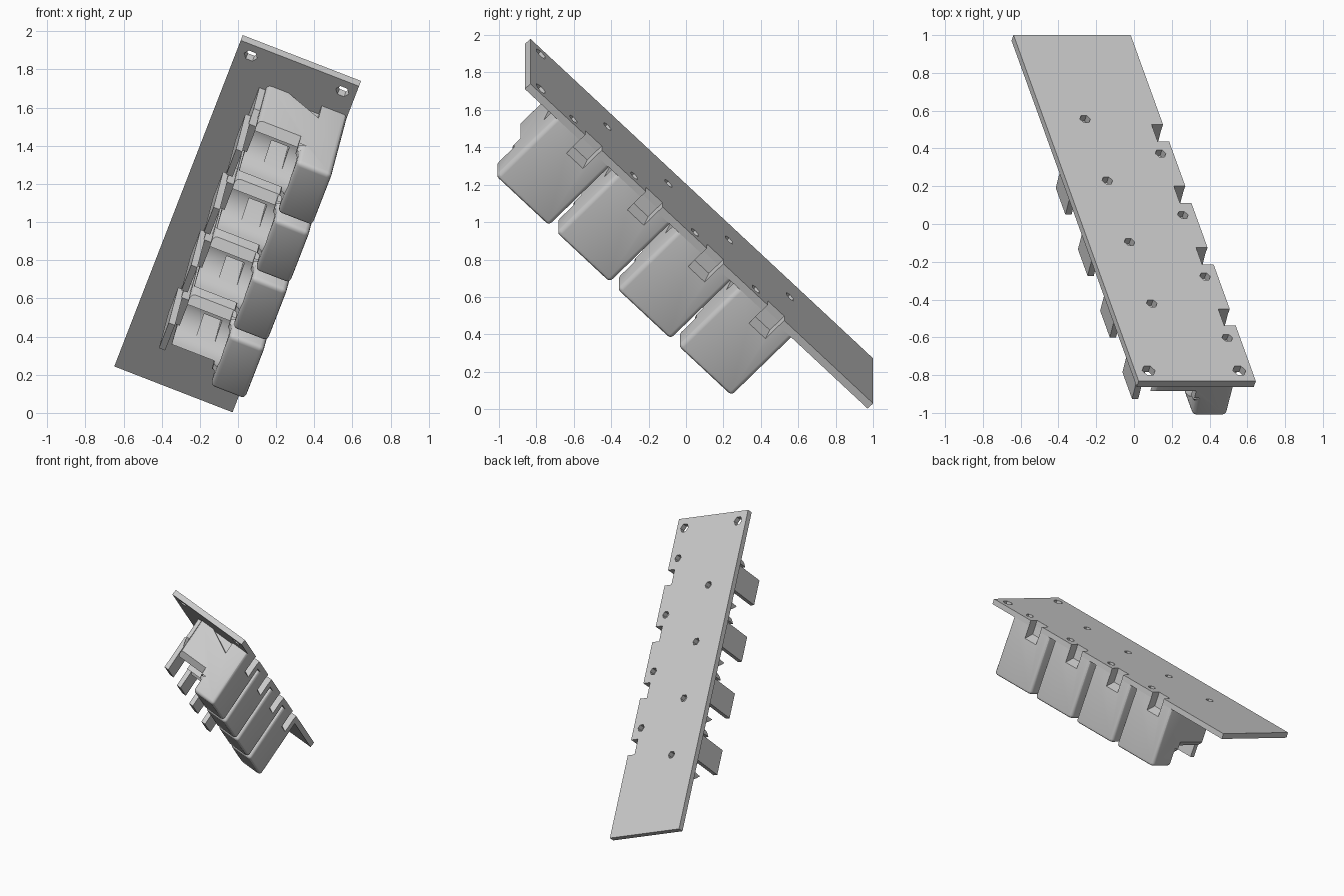
import bpy, bmesh, math
from mathutils import Matrix, Vector

if "Cube" in bpy.data.objects:
    bpy.data.objects.remove(bpy.data.objects["Cube"])

# Local frame of the tilted plate: a = across, b = along, c = plate normal
r = math.radians(21.2)
s45 = math.sqrt(0.5)
U = Vector((math.cos(r), 0, -math.sin(r)))
V = Vector((-math.sin(r) * s45, s45, -math.cos(r) * s45))
N = U.cross(V)
FRAME = Matrix.Translation((0.025, -0.832, 1.98)) @ Matrix((U, V, N)).transposed().to_4x4()

W, L, T = 0.665, 2.592, 0.042      # plate size
PITCH, MID = 0.46, 0.437           # holder spacing, centre of first holder


def prism(name, pts, axis, lo, hi, bevel=0):
    """Extrude a profile along local axis a, b or c."""
    order = {'a': lambda p, q, h: (h, p, q),
             'b': lambda p, q, h: (p, h, q),
             'c': lambda p, q, h: (p, q, h)}[axis]
    bm = bmesh.new()
    rings = [[bm.verts.new(order(p, q, h)) for p, q in pts] for h in (lo, hi)]
    n = len(pts)
    bm.faces.new(rings[0])
    bm.faces.new(rings[1][::-1])
    for i in range(n):
        j = (i + 1) % n
        bm.faces.new((rings[0][i], rings[1][i], rings[1][j], rings[0][j]))
    bmesh.ops.recalc_face_normals(bm, faces=bm.faces)
    if bevel:
        edges = [e for e in bm.edges if (e.verts[0].co.z + e.verts[1].co.z) / 2 < -T - 0.01]
        bmesh.ops.bevel(bm, geom=edges, offset=bevel, segments=3, profile=0.5,
                        affect='EDGES', clamp_overlap=True)
    me = bpy.data.meshes.new(name)
    bm.to_mesh(me)
    bm.free()
    ob = bpy.data.objects.new(name, me)
    bpy.context.collection.objects.link(ob)
    return ob


def rect(p0, p1, q0, q1):
    return [(p0, q0), (p1, q0), (p1, q1), (p0, q1)]


def circle(p, q, rad, n):
    return [(p + rad * math.cos(2 * math.pi * i / n), q + rad * math.sin(2 * math.pi * i / n))
            for i in range(n)]


def cut(ob, cutters):
    """Subtract the cutters, bake the result and delete them."""
    for c in cutters:
        m = ob.modifiers.new("cut", 'BOOLEAN')
        m.operation, m.solver, m.object = 'DIFFERENCE', 'EXACT', c
    dg = bpy.context.evaluated_depsgraph_get()
    me = bpy.data.meshes.new_from_object(ob.evaluated_get(dg))
    ob.modifiers.clear()
    ob.data = me
    for c in cutters:
        bpy.data.objects.remove(c)


# Mounting plate with screw holes and edge notches
plate = prism("mounting_plate", rect(0, W, 0, L), 'c', -T, 0)
holes = [(0.078, 0.08, 0.037), (W - 0.072, 0.08, 0.037)]
notches = []
for k in range(4):
    d = k * PITCH
    holes += [(0.592, 0.325 + d, 0.03), (0.234, 0.583 + d, 0.03)]
    notches.append(prism("notch", rect(0.6, 0.8, 0.415 + d, 0.54 + d), 'c', -0.1, 0.1))
cut(plate, notches + [prism("hole", circle(a, b, rad, 6), 'c', -0.1, 0.1) for a, b, rad in holes])
plate.matrix_world = FRAME

# Holder body: low cradle on the left, tall closed socket on the right
body = prism("holder_body", [(0.215, -T), (W, -T), (W, -0.5), (0.47, -0.5), (0.47, -0.385), (0.215, -0.385)],
             'b', 0.235, 0.64, bevel=0.025)
chamfers = [prism("chamfer", [(MID + s * x, c) for x, c in
                              ((0.26, -0.25), (0.13, -0.38), (0.13, -0.6), (0.26, -0.6))], 'a', 0.1, 0.455)
            for s in (-1, 1)]
cut(body, chamfers + [
    prism("bore", circle(MID, -0.323, 0.16, 40), 'a', 0.1, 0.655),
    prism("opening", rect(MID - 0.159, MID + 0.159, -0.6, -0.323), 'a', 0.1, 0.455),
    prism("floor_window", rect(0.33, 0.43, 0.48, 0.58), 'c', -0.35, 0.0),
    prism("edge_recess", [(0.6, 0.0), (0.8, 0.0), (0.8, -0.18), (0.7, -0.16), (0.6, -0.11)],
          'b', 0.415, 0.54),
    prism("wire_wedge", [(0.31, -0.03), (0.52, -0.03), (0.52, -0.135)], 'b', 0.1, 0.30),
])

# Retaining prong at the open end, carried by a foot on the cradle floor
latch = prism("latch_prong", rect(MID - 0.1, MID + 0.1, -0.47, -0.2), 'a', 0.15, 0.185)
foot = prism("latch_foot", [(MID - 0.16, -T), (MID + 0.16, -T), (MID + 0.16, -0.2),
                            (MID + 0.1, -0.26), (MID - 0.1, -0.26), (MID - 0.16, -0.2)],
             'a', 0.18, 0.225)

# Lean every holder part slightly outward, smooth it and repeat along the plate
for ob in (body, latch, foot):
    for v in ob.data.vertices:
        v.co.x -= 0.078 * (v.co.z + T)
    bpy.ops.object.select_all(action='DESELECT')
    ob.select_set(True)
    bpy.context.view_layer.objects.active = ob
    bpy.ops.object.shade_smooth_by_angle(angle=math.radians(30))
    for k in range(4):
        inst = ob if k == 0 else ob.copy()
        if k:
            inst.name = f"{ob.name}_{k + 1}"
            bpy.context.collection.objects.link(inst)
        inst.matrix_world = FRAME @ Matrix.Translation((0, k * PITCH, 0))
